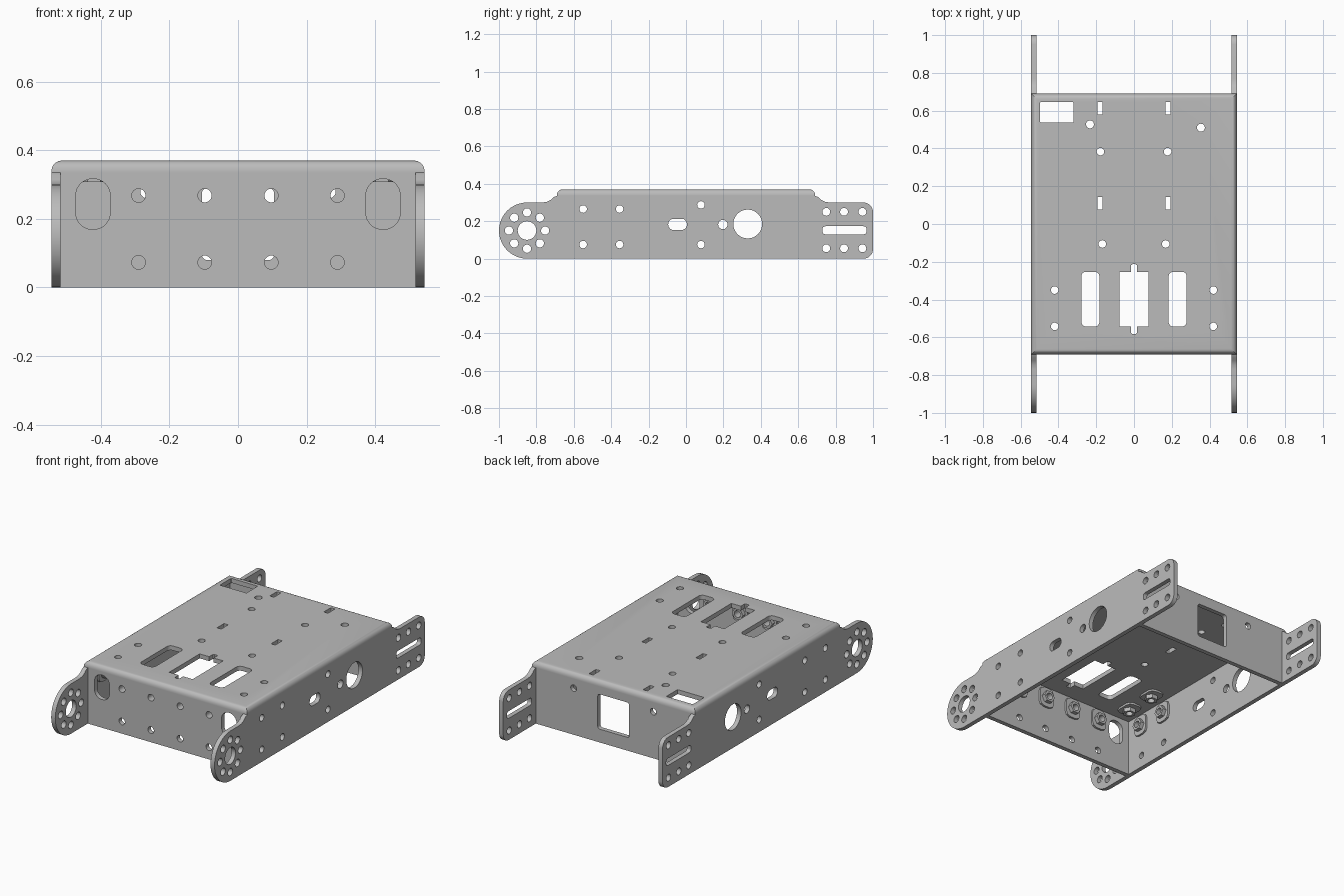
import bpy, bmesh
from math import cos, sin, pi, radians

cube = bpy.data.objects.get("Cube")
if cube:
    bpy.data.objects.remove(cube, do_unlink=True)

metal = bpy.data.materials.new("grey sheet metal")
metal.use_nodes = True
GREY = (0.5, 0.5, 0.5, 1)
metal.diffuse_color = GREY
metal.node_tree.nodes["Principled BSDF"].inputs["Base Color"].default_value = GREY

W, L, H, T = 0.544, 0.69, 0.37, 0.027   # half width, half length, height, sheet


def circle(a, b, r, n=24, turn=0.0):
    return [(a + r * cos(turn + 2 * pi * i / n), b + r * sin(turn + 2 * pi * i / n))
            for i in range(n)]


def rounded(a0, a1, b0, b1, r, n=5):
    """Rounded rectangle outline."""
    pts = []
    for k, (a, b) in enumerate([(a1 - r, b1 - r), (a0 + r, b1 - r),
                                (a0 + r, b0 + r), (a1 - r, b0 + r)]):
        for i in range(n + 1):
            t = (k + i / n) * pi / 2
            pts.append((a + r * cos(t), b + r * sin(t)))
    return pts


def slot(a, b, w, h):
    # slightly under half so that the end arcs never share a point
    return rounded(a - w / 2, a + w / 2, b - h / 2, b + h / 2, min(w, h) * 0.48, 8)


def prism(bm, outline, axis, lo, hi):
    """Extrude a 2D outline along an axis."""
    place = {"x": lambda a, b, t: (t, a, b),
             "y": lambda a, b, t: (a, t, b),
             "z": lambda a, b, t: (a, b, t)}[axis]
    low = [bm.verts.new(place(a, b, lo)) for a, b in outline]
    high = [bm.verts.new(place(a, b, hi)) for a, b in outline]
    faces = [bm.faces.new(low), bm.faces.new(high)]
    n = len(outline)
    for i in range(n):
        j = (i + 1) % n
        faces.append(bm.faces.new((low[i], low[j], high[j], high[i])))
    bmesh.ops.recalc_face_normals(bm, faces=faces)


def make(name, bm):
    mesh = bpy.data.meshes.new(name)
    bm.to_mesh(mesh)
    bm.free()
    mesh.materials.append(metal)
    obj = bpy.data.objects.new(name, mesh)
    bpy.context.collection.objects.link(obj)
    return obj


def solid(name, outlines, axis, lo, hi):
    bm = bmesh.new()
    for o in outlines:
        prism(bm, o, axis, lo, hi)
    return make(name, bm)


def combine(obj, tool, operation):
    bpy.ops.object.select_all(action="DESELECT")
    bpy.context.view_layer.objects.active = obj
    obj.select_set(True)
    mod = obj.modifiers.new("cut", "BOOLEAN")
    mod.solver = "EXACT"
    mod.operation = operation
    mod.object = tool
    bpy.ops.object.modifier_apply(modifier=mod.name)


def smooth(obj):
    bpy.ops.object.select_all(action="DESELECT")
    bpy.context.view_layer.objects.active = obj
    obj.select_set(True)
    bpy.ops.object.shade_smooth_by_angle(angle=radians(30))


# Folded tray with rounded top bends
bm = bmesh.new()
prism(bm, [(-W, -L), (W, -L), (W, L), (-W, L)], "z", 0, H)
bmesh.ops.bevel(bm, geom=[e for e in bm.edges if all(v.co.z > H / 2 for v in e.verts)],
                offset=0.03, segments=5, profile=0.5, affect="EDGES")
chassis = make("chassis", bm)
wi, li = W - T, L - T
cavity = solid("cavity", [[(-wi, -li), (wi, -li), (wi, li), (-wi, li)]], "z", -0.1, H - T)
combine(chassis, cavity, "DIFFERENCE")

# Side plates: round front ears, square rear ears
arm = 0.15
rise = [(0.77, 0.30), (0.745, 0.303), (0.722, 0.314), (0.708, 0.328), (0.685, 0.338)]
outline = [(-0.85 + arm * cos(t), arm + arm * sin(t))
           for t in [pi * (0.5 + i / 20) for i in range(21)]]
outline += [p for p in rounded(0, 1, 0, 0.30, 0.05) if p[0] > 0.5 and p[1] < 0.15]
outline += [p for p in rounded(0, 1, 0, 0.30, 0.05) if p[0] > 0.5 and p[1] > 0.15]
outline += rise + [(-y, z) for y, z in reversed(rise)]
bm = bmesh.new()
prism(bm, outline, "x", wi, W)
prism(bm, outline, "x", -W, -wi)
sides = make("side_plates", bm)
combine(chassis, sides, "UNION")

# Side openings
side = [circle(-0.85, 0.15, 0.05)]
side += [circle(-0.85 + 0.097 * cos(k * pi / 4), 0.15 + 0.097 * sin(k * pi / 4), 0.022)
         for k in range(8)]
side += [circle(y, z, 0.02) for y in (-0.55, -0.355) for z in (0.265, 0.075)]
side += [circle(0.08, z, 0.02) for z in (0.287, 0.075)]
side += [circle(y, z, 0.021) for y in (0.75, 0.845, 0.943) for z in (0.25, 0.055)]
side += [circle(0.197, 0.182, 0.025), circle(0.33, 0.185, 0.077, 40),
         slot(-0.045, 0.183, 0.1, 0.06), rounded(0.73, 0.965, 0.13, 0.173, 0.015)]

# Top openings
top = [rounded(-0.497, -0.32, 0.537, 0.645, 0.004)]
for s in (-1, 1):
    top += [rounded(s * 0.18 - 0.014, s * 0.18 + 0.014, y, y + 0.067, 0.003)
            for y in (0.077, 0.579)]
    top += [circle(s * 0.178, 0.383, 0.02), circle(s * 0.168, -0.106, 0.02)]
    top += [circle(s * 0.42, y, 0.02) for y in (-0.35, -0.542)]
    top.append(rounded(s * 0.231 - 0.048, s * 0.231 + 0.048, -0.543, -0.253, 0.025))
top += [circle(-0.233, 0.527, 0.021), circle(0.354, 0.51, 0.021)]
quarter = [(0.078, -0.253), (0.015, -0.253), (0.015, -0.218), (0.008, -0.213)]
half = quarter + [(-x, y) for x, y in reversed(quarter)]
top.append(half + [(-x, -0.796 - y) for x, y in half])

# Front and back openings
front = [circle(x, z, 0.02) for x in (-0.29, -0.097, 0.097, 0.29) for z in (0.268, 0.073)]
front += [slot(s * 0.423, 0.243, 0.1, 0.147) for s in (-1, 1)]
back = [rounded(-0.105, 0.105, 0.08, 0.29, 0.015)]
back += [circle(s * 0.265, 0.28, 0.02) for s in (-1, 1)]

cutters = [solid("side_cutter", side, "x", -0.7, 0.7),
           solid("top_cutter", top, "z", 0.25, 0.5),
           solid("front_cutter", front, "y", -0.75, -0.59),
           solid("back_cutter", back, "y", 0.6, 0.75)]

# Clip tabs and hex nuts behind the mounting holes
places = [("y", -li, 1, x, 0.268) for x in (-0.29, -0.097, 0.097, 0.29)]
for s in (-1, 1):
    for y in (-0.55, -0.355):
        places += [("x", s * wi, -s, y, 0.265), ("z", H - T, -1, s * 0.42, y + 0.007)]


def hardware(name, shape, start, end):
    bm = bmesh.new()
    for axis, base, d, a, b in places:
        lo, hi = sorted((base + d * start, base + d * end))
        prism(bm, shape(a, b), axis, lo, hi)
    return make(name, bm)


clips = hardware("nut_clips", lambda a, b: rounded(a - 0.05, a + 0.05, b - 0.058, b + 0.065, 0.03, 2),
                 0.0, 0.012)
nuts = hardware("hex_nuts", lambda a, b: circle(a, b, 0.037, 6), 0.012, 0.036)

for obj in (chassis, clips, nuts):
    for cutter in cutters:
        combine(obj, cutter, "DIFFERENCE")
    smooth(obj)

for tool in cutters + [cavity, sides]:
    bpy.data.objects.remove(tool, do_unlink=True)
